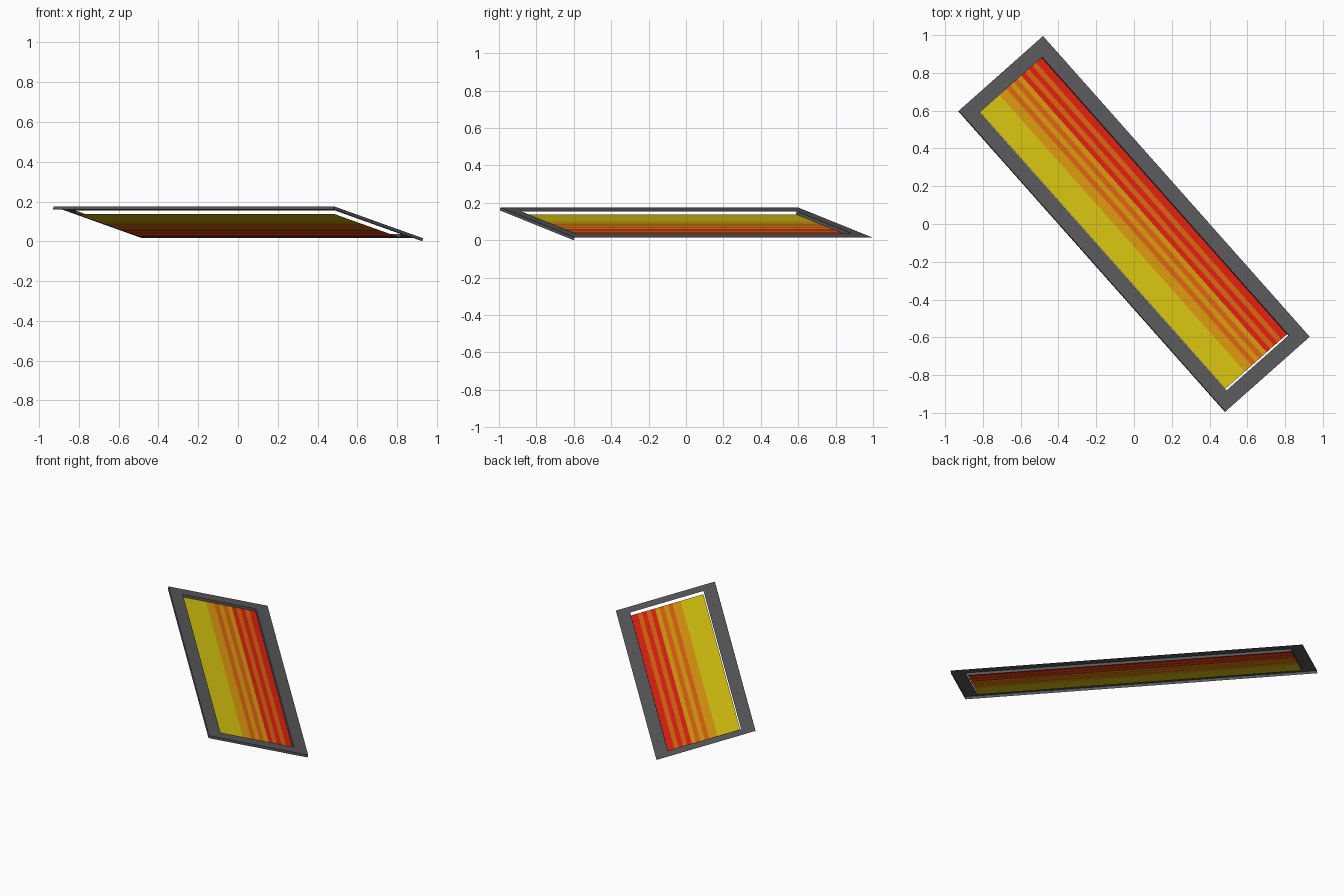
import bpy
import math
from mathutils import Matrix, Vector

if "Cube" in bpy.data.objects:
    bpy.data.objects.remove(bpy.data.objects["Cube"])

# Sizes in the sheet's own plane: u runs along the length, v down the slope, w along the normal
LENGTH, WIDTH, BAR, DEPTH = 2.128, 0.617, 0.08, 0.016
TILT = math.radians(15)
A, B = LENGTH / 2, WIDTH / 2
IA, IB = A - BAR, B - BAR

u_dir = Vector((0.6635, -0.7482, 0)).normalized()
flat = Vector((-u_dir.y, u_dir.x, 0))
v_dir = flat * math.cos(TILT) - Vector((0, 0, math.sin(TILT)))
n_dir = u_dir.cross(v_dir)
axes = Matrix((u_dir, v_dir, n_dir)).transposed()
# Centre the model and stand it on the lowest skirt corner
skirt_shift = flat * (DEPTH * math.sin(TILT) / 2)
lift = Vector((0, 0, B * math.sin(TILT) + DEPTH * math.cos(TILT)))


def material(name, rgb):
    m = bpy.data.materials.new(name)
    m.diffuse_color = (*rgb, 1)
    m.use_nodes = True
    m.node_tree.nodes["Principled BSDF"].inputs["Base Color"].default_value = m.diffuse_color
    return m


grey = material("dark grey", (0.102, 0.102, 0.109))
panel_mats = [
    material("yellow", (0.68, 0.55, 0.005)),
    material("orange", (0.72, 0.32, 0.005)),
    material("dark orange", (0.72, 0.127, 0.005)),
    material("red", (0.745, 0.016, 0.005)),
]


def make_object(name, verts, faces, mats, indices=None):
    mesh = bpy.data.meshes.new(name)
    placed = [axes @ Vector(p) + skirt_shift + lift for p in verts]
    mesh.from_pydata(placed, [], faces)
    for m in mats:
        mesh.materials.append(m)
    if indices:
        for poly, i in zip(mesh.polygons, indices):
            poly.material_index = i
    ob = bpy.data.objects.new(name, mesh)
    bpy.context.collection.objects.link(ob)
    return ob


def ring(a, b, w):
    return [(-a, -b, w), (a, -b, w), (a, b, w), (-a, b, w)]


# Flat border, with thin skirts on two outer and two inner edges
verts = ring(A, B, 0) + ring(IA, IB, 0) + ring(A, B, -DEPTH) + ring(IA, IB, -DEPTH)
faces = [(i, (i + 1) % 4, 4 + (i + 1) % 4, 4 + i) for i in range(4)]
faces += [(0, 8, 9, 1), (1, 9, 10, 2)]      # outer skirts
faces += [(6, 7, 15, 14), (7, 4, 12, 15)]   # inner skirts
make_object("frame", verts, faces, [grey])

# Recessed panel, cut into lengthwise colour stripes
cuts = [0, 0.315, 0.43, 0.49, 0.55, 0.61, 0.67, 0.73, 0.79, 0.85, 0.91, 1]
colours = [0, 1, 2, 1, 2, 1, 3, 2, 3, 2, 3]
v0, v1 = -IB + 0.006, IB
verts = []
for c in cuts:
    v = v0 + (v1 - v0) * c
    verts += [(-IA, v, -DEPTH), (IA - 0.01, v, -DEPTH)]
faces = [(2 * i, 2 * i + 1, 2 * i + 3, 2 * i + 2) for i in range(len(colours))]
make_object("striped_panel", verts, faces, panel_mats, colours)
